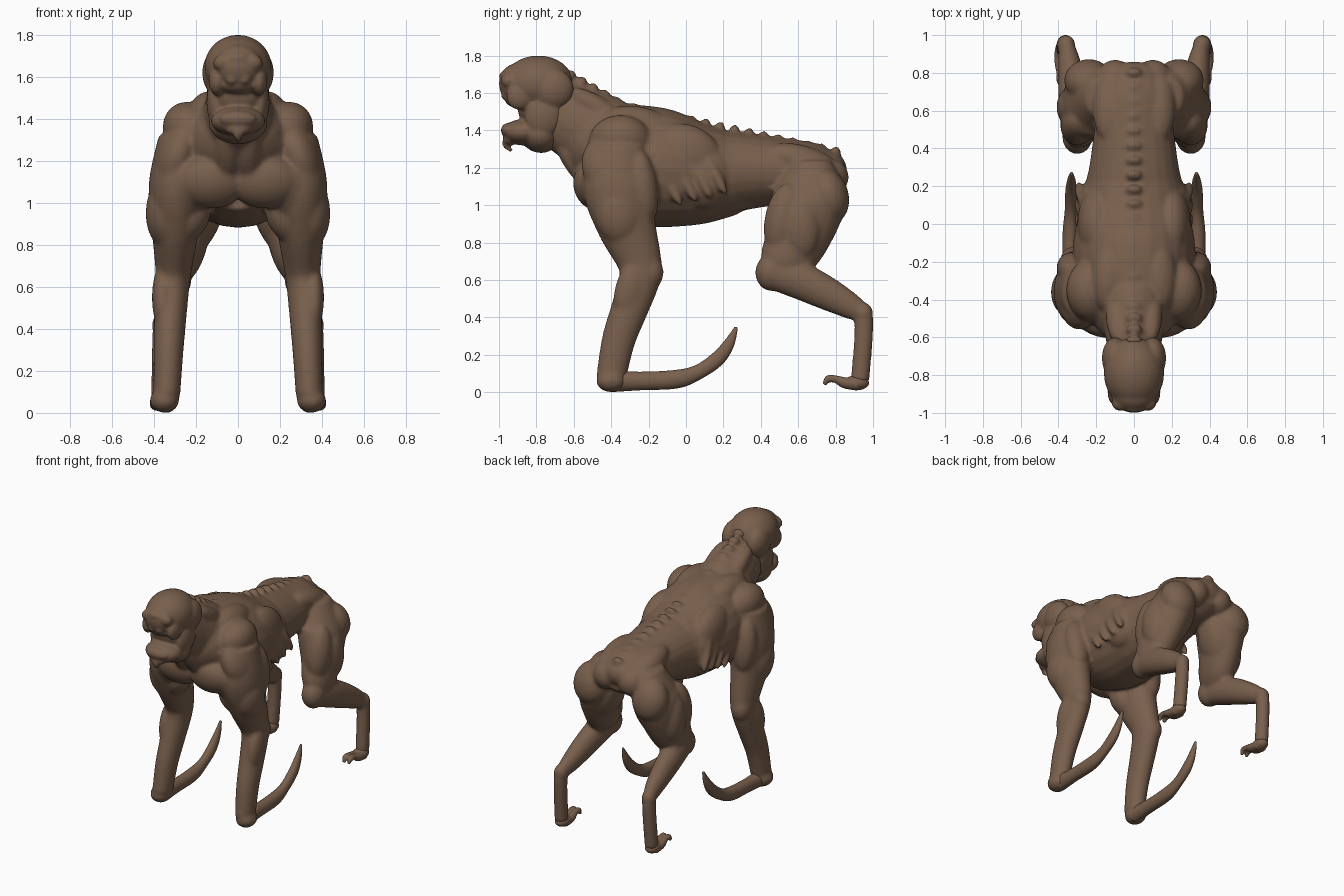
import bpy, bmesh, math
from mathutils import Vector, Matrix

default_cube = bpy.data.objects.get("Cube")
if default_cube:
    bpy.data.objects.remove(default_cube, do_unlink=True)

# Single skin colour
skin = bpy.data.materials.new("brown_skin")
skin.use_nodes = True
skin_colour = (.19, .115, .073, 1)
skin.diffuse_color = skin_colour
shader = skin.node_tree.nodes["Principled BSDF"]
shader.inputs["Base Color"].default_value = skin_colour
shader.inputs["Roughness"].default_value = .8


def blob(bm, centre, radii, pitch=0, roll=0, side=1):
    """Ellipsoid muscle, tilted in the side plane (pitch) and the front plane (roll)."""
    x, y, z = centre
    matrix = (Matrix.Translation((x * side, y, z))
              @ Matrix.Rotation(math.radians(roll * side), 4, 'Y')
              @ Matrix.Rotation(math.radians(pitch), 4, 'X')
              @ Matrix.Diagonal((*radii, 1)))
    bmesh.ops.create_uvsphere(bm, u_segments=24, v_segments=16, radius=1, matrix=matrix)


def pair(bm, centre, radii, pitch=0, roll=0):
    for side in (-1, 1):
        blob(bm, centre, radii, pitch, roll, side)


def blend(ends, t):
    return ends[0] + (ends[1] - ends[0]) * t


def spline(a, b, c, d, t):
    return .5 * (2 * b + (c - a) * t + (2 * a - 5 * b + 4 * c - d) * t * t
                 + (3 * b - a - 3 * c + d) * t ** 3)


def tube(bm, stations, spread=(0, 0), flatness=(1, 1), side=1, steps=5, sides=24):
    """Smooth limb through (y, z, half depth); spread gives x and flatness gives
    width over depth, each at the first and last station."""
    keys = [stations[0], *stations, stations[-1]]
    path = []
    for k in range(len(stations) - 1):
        for step in range(steps):
            path.append([spline(*values, step / steps) for values in zip(*keys[k:k + 4])])
    path.append(list(stations[-1]))
    last = len(path) - 1
    rings = []
    for i, (y, z, depth) in enumerate(path):
        before, after = path[max(i - 1, 0)], path[min(i + 1, last)]
        tangent = Vector((0, after[0] - before[0], after[1] - before[1])).normalized()
        normal = Vector((0, -tangent.z, tangent.y))
        across = Vector((blend(flatness, i / last), 0, 0))
        centre = Vector((blend(spread, i / last) * side, y, z))
        angles = [math.tau * j / sides for j in range(sides)]
        rings.append([bm.verts.new(centre + depth * (across * math.cos(a) + normal * math.sin(a)))
                      for a in angles])
    for low, high in zip(rings, rings[1:]):
        for j in range(sides):
            k = (j + 1) % sides
            bm.faces.new((low[j], low[k], high[k], high[j]))
    bm.faces.new(rings[0][::-1])
    bm.faces.new(rings[-1])


def finish(bm, name, voxel, smoothing):
    """Fuse the overlapping volumes of a part into one smooth skin."""
    bmesh.ops.recalc_face_normals(bm, faces=bm.faces)
    mesh = bpy.data.meshes.new(name)
    bm.to_mesh(mesh)
    bm.free()
    mesh.materials.append(skin)
    mesh.shade_smooth()
    part = bpy.data.objects.new(name, mesh)
    bpy.context.collection.objects.link(part)
    fuse = part.modifiers.new("fuse", 'REMESH')
    fuse.mode = 'VOXEL'
    fuse.voxel_size = voxel
    fuse.use_smooth_shade = True
    relax = part.modifiers.new("relax", 'SMOOTH')
    relax.factor = .5
    relax.iterations = smoothing


# Body: rib cage, waist and pelvis
body = bmesh.new()
tube(body, [(-.6, 1.18, .1), (-.5, 1.24, .25), (-.35, 1.24, .3), (-.15, 1.2, .32), (.05, 1.17, .28),
            (.2, 1.17, .24), (.3, 1.18, .21), (.5, 1.18, .18), (.7, 1.17, .16), (.82, 1.18, .1)],
     flatness=(.9, 1.25))
blob(body, (0, .78, 1.19), (.14, .08, .09))
pair(body, (.13, -.27, 1.43), (.1, .2, .1), -8, 25)       # shoulder blades
pair(body, (.22, -.35, 1.34), (.13, .17, .15), 0, 40)     # shoulder slopes
pair(body, (.2, 0, 1.27), (.1, .2, .16), -25)             # back muscles
pair(body, (.2, .1, 1.15), (.1, .15, .17))                # flanks
pair(body, (.13, -.5, 1.1), (.17, .1, .13), 20)           # chest muscles
pair(body, (.05, .2, 1.34), (.04, .5, .06), -12)          # spine muscles
pair(body, (.13, .62, 1.24), (.09, .2, .08), -15)         # hip crests
pair(body, (.1, .77, 1.15), (.1, .1, .1))                 # buttocks
for i in range(4):                                        # ribs
    pair(body, (.28, -.08 + .08 * i, 1.1 + .02 * i), (.03, .03, .12), 28, -8)
for i in range(3):                                        # belly muscles
    pair(body, (.07, .14 * i, .95 + .03 * i), (.07, .07, .04))
for i in range(16):                                       # spine knobs
    t = i / 15
    blob(body, (0, blend((-.36, .8), t), blend((1.53, 1.28), t)), (.045, .027, .035), -12)

# Neck with cords and vertebrae
tube(body, [(-.3, 1.3, .2), (-.45, 1.37, .22), (-.6, 1.45, .2), (-.74, 1.53, .18)],
     flatness=(.95, .65))
pair(body, (.1, -.58, 1.38), (.05, .2, .06), -50)
pair(body, (.09, -.47, 1.52), (.06, .18, .06), -32)
pair(body, (.05, -.6, 1.24), (.06, .17, .06), -58)
for i in range(5):
    blob(body, (0, -.62 + .06 * i, 1.69 - .035 * i), (.045, .03, .035), -35)

for side in (1, -1):
    # Foreleg: shoulder, upper arm and forearm
    tube(body, [(-.36, 1.32, .14), (-.36, 1.1, .19), (-.32, .9, .16), (-.25, .7, .12),
                (-.25, .6, .11), (-.3, .45, .1), (-.36, .28, .09), (-.4, .08, .08)],
         spread=(.28, .34), flatness=(.7, .8), side=side)
    for muscle in [((.29, -.39, 1.22), (.1, .17, .18), 10, -20),
                   ((.32, -.23, 1.1), (.09, .08, .2), 8),
                   ((.34, -.36, .95), (.1, .13, .17), 12),
                   ((.25, -.45, 1.06), (.1, .1, .16), 25),
                   ((.24, -.38, .93), (.1, .1, .14), 15, -30),
                   ((.32, -.19, .64), (.07, .07, .09)),
                   ((.36, -.3, .55), (.05, .08, .16), -15),
                   ((.35, -.4, .06), (.07, .08, .06))]:
        blob(body, *muscle, side=side)

    # Hind leg: thigh, shin and long ankle
    tube(body, [(.67, 1.24, .1), (.67, 1.1, .18), (.65, 1, .2), (.6, .83, .17), (.53, .7, .14),
                (.49, .6, .07)], spread=(.18, .31), flatness=(.75, .7), side=side)
    tube(body, [(.46, .64, .09), (.6, .6, .1), (.75, .53, .09), (.88, .46, .07), (.95, .42, .05)],
         spread=(.3, .36), flatness=(.8, .8), side=side)
    tube(body, [(.95, .44, .05), (.95, .3, .05), (.93, .06, .05)],
         spread=(.36, .37), flatness=(.9, .9), side=side)
    for muscle in [((.3, .52, .92), (.09, .1, .2), -10),
                   ((.24, .76, 1.05), (.13, .11, .15), 15),
                   ((.17, .66, .93), (.09, .13, .2), -10, -22),
                   ((.34, .62, .88), (.07, .1, .17)),
                   ((.3, .46, .64), (.08, .09, .1)),
                   ((.31, .62, .64), (.07, .09, .07), -30),
                   ((.36, .95, .42), (.05, .05, .06))]:
        blob(body, *muscle, side=side)
finish(body, "body", .011, 9)

# Head: skull, brow, cheeks and muzzle
head = bmesh.new()
blob(head, (0, -.79, 1.65), (.16, .19, .15))
blob(head, (0, -.9, 1.65), (.12, .1, .11))
pair(head, (.1, -.71, 1.62), (.07, .11, .11))
pair(head, (.07, -.95, 1.67), (.05, .04, .04), 0, 25)
blob(head, (0, -.96, 1.69), (.06, .04, .03))
pair(head, (.1, -.89, 1.58), (.04, .07, .07))
blob(head, (0, -.9, 1.57), (.1, .07, .05))
pair(head, (.03, -.96, 1.59), (.03, .03, .03))
blob(head, (0, -.8, 1.52), (.13, .1, .11))
pair(head, (.1, -.76, 1.48), (.05, .1, .12), -15)

# Lower jaw with a hooked chin
blob(head, (0, -.87, 1.39), (.13, .11, .07))
blob(head, (0, -.78, 1.38), (.14, .11, .1), -15)
blob(head, (0, -.95, 1.4), (.09, .04, .04))
blob(head, (0, -.94, 1.35), (.06, .04, .03))
tube(head, [(-.95, 1.35, .03), (-.96, 1.32, .02), (-.93, 1.29, .01)])
finish(head, "head", .009, 5)

for side, label in ((1, "left"), (-1, "right")):
    # Curved blade sweeping back from the wrist
    blade = bmesh.new()
    tube(blade, [(-.4, .06, .06), (-.25, .06, .05), (-.05, .07, .05), (.07, .11, .04),
                 (.17, .18, .04), (.23, .26, .03), (.27, .35, .01)],
         spread=(.34, .33), flatness=(.9, .7), side=side)
    finish(blade, label + "_wrist_blade", .006, 2)

    # Foot with two hooked claws
    foot = bmesh.new()
    blob(foot, (.37, .91, .05), (.05, .07, .04), side=side)
    for toe in (.35, .39):
        tube(foot, [(.92, .04, .03), (.85, .05, .03), (.8, .07, .02), (.76, .07, .02),
                    (.74, .04, .01)], spread=(toe, toe), side=side)
    finish(foot, label + "_foot", .006, 2)
